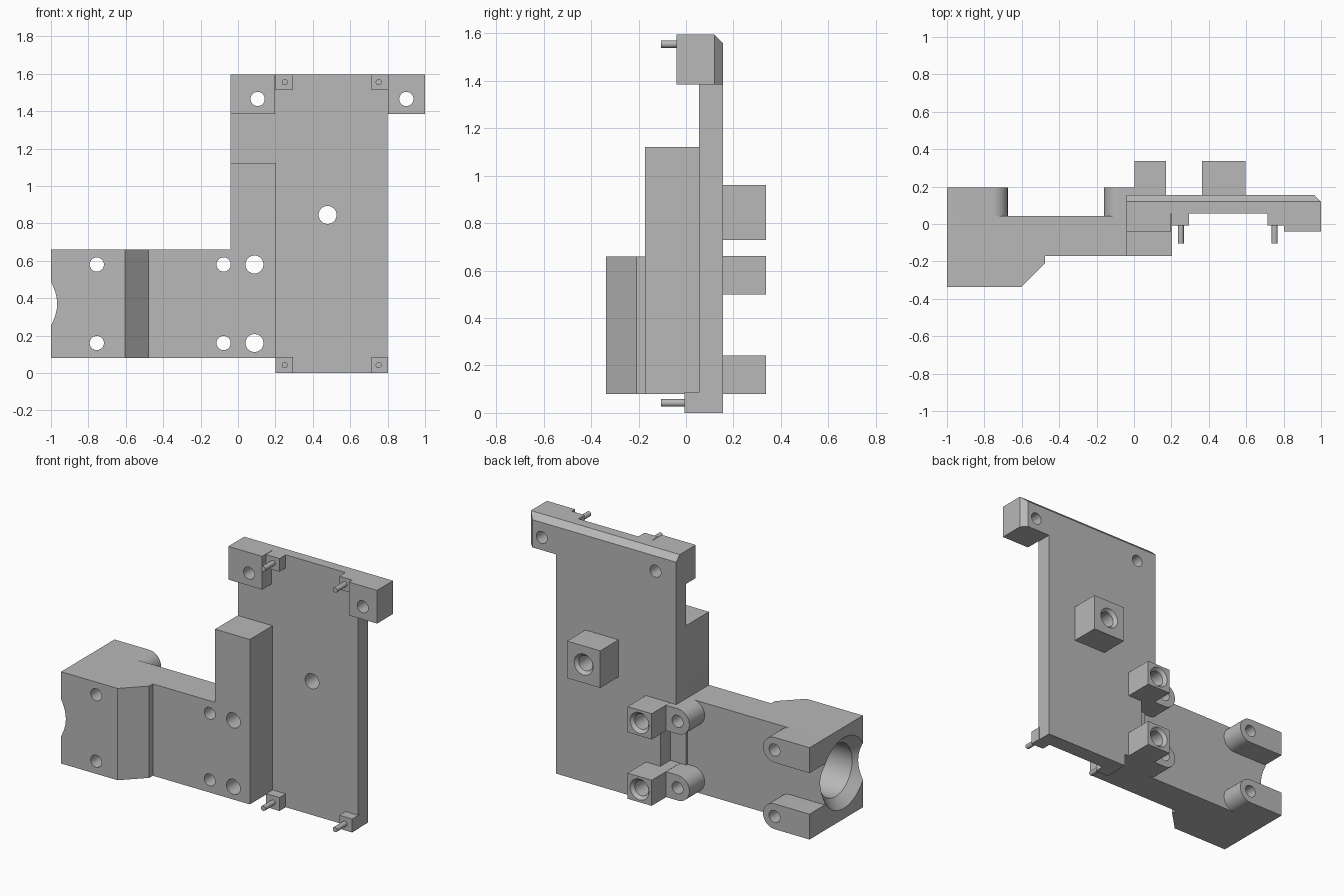
import bpy, bmesh, math
from mathutils import Vector

cube = bpy.data.objects.get("Cube")
if cube:
    bpy.data.objects.remove(cube, do_unlink=True)

grey = bpy.data.materials.new("plain grey")
grey.use_nodes = True
grey.diffuse_color = (0.48, 0.48, 0.48, 1)
grey.node_tree.nodes["Principled BSDF"].inputs["Base Color"].default_value = (0.48, 0.48, 0.48, 1)

parts = []


def finish(name, bm):
    bmesh.ops.recalc_face_normals(bm, faces=bm.faces)
    mesh = bpy.data.meshes.new(name)
    bm.to_mesh(mesh)
    bm.free()
    mesh.materials.append(grey)
    ob = bpy.data.objects.new(name, mesh)
    bpy.context.collection.objects.link(ob)
    return ob


def prism_mesh(outline, axis, lo, hi):
    """Extrude a 2D outline along y (outline in x, z) or z (outline in x, y)."""
    bm = bmesh.new()
    place = (lambda a, b: (a, lo, b)) if axis == "y" else (lambda a, b: (a, b, lo))
    face = bm.faces.new([bm.verts.new(place(a, b)) for a, b in outline])
    move = Vector((0, hi - lo, 0)) if axis == "y" else Vector((0, 0, hi - lo))
    new = bmesh.ops.extrude_face_region(bm, geom=[face])["geom"]
    bmesh.ops.translate(bm, vec=move, verts=[g for g in new if isinstance(g, bmesh.types.BMVert)])
    if face.is_valid and len(face.edges[0].link_faces) < 2:
        bmesh.ops.holes_fill(bm, edges=bm.edges)
    return bm


def prism(name, outline, axis, lo, hi):
    parts.append(finish(name, prism_mesh(outline, axis, lo, hi)))


def box(name, x, y, z):
    prism(name, [(x[0], z[0]), (x[1], z[0]), (x[1], z[1]), (x[0], z[1])], "y", *y)


def lathe(bm, profile, axis, centre, n=40):
    """Closed solid of revolution; profile holds (radius, position along axis)."""
    rings = []
    for r, t in profile:
        ring = []
        for i in range(n):
            a = 2 * math.pi * i / n
            u, v = r * math.cos(a), r * math.sin(a)
            if axis == "y":
                co = (centre[0] + u, t, centre[1] + v)
            else:
                co = (t, centre[0] + u, centre[1] + v)
            ring.append(bm.verts.new(co))
        rings.append(ring)
    for a, b in zip(rings, rings[1:]):
        for i in range(n):
            j = (i + 1) % n
            bm.faces.new((a[i], a[j], b[j], b[i]))
    bm.faces.new(rings[0])
    bm.faces.new(rings[-1])


# Levels shared by several parts
ARM_LOW, ARM_HIGH, MID = 0.08, 0.66, 0.37
PLATE_FRONT, PLATE_BACK, TOP = 0.055, 0.155, 1.595
ARM_BACK, LUG_BACK, BOSS_BACK = 0.042, 0.195, 0.338
LUG_ROWS = {"lower": 0.16, "upper": 0.58}

# Side arm with thick clamping end
prism("side_arm", [(-1, -0.338), (-0.605, -0.338), (-0.475, -0.208), (-0.475, -0.172),
                   (0.203, -0.172), (0.203, ARM_BACK), (-1, ARM_BACK)], "z", ARM_LOW, ARM_HIGH)

# Riser joining arm and plate
box("riser_block", (-0.04, 0.203), (-0.172, PLATE_FRONT), (ARM_LOW, 1.122))

# Main plate, notched around the arm
prism("main_plate", [(-0.04, ARM_HIGH), (0.07, ARM_HIGH), (0.07, ARM_LOW), (0.203, ARM_LOW),
                     (0.203, 0), (0.8, 0), (0.8, 1.385), (-0.04, 1.385)],
      "y", PLATE_FRONT, PLATE_BACK)

# Top bar with two ears and a chamfered back edge
bm = prism_mesh([(-0.04, -0.04), (0.197, -0.04), (0.197, PLATE_FRONT), (0.803, PLATE_FRONT),
                 (0.803, -0.04), (1, -0.04), (1, 0.12), (0.965, PLATE_BACK),
                 (-0.04, PLATE_BACK)], "z", 1.385, TOP)
cut = bmesh.ops.bisect_plane(bm, geom=bm.verts[:] + bm.edges[:] + bm.faces[:],
                             plane_co=(0, 0.12, TOP), plane_no=(0, 1, 1), clear_outer=True)
bmesh.ops.holes_fill(bm, edges=[e for e in bm.edges if e.is_boundary])
parts.append(finish("top_bar", bm))

# Corner pads with locating pins
for side, x, pin_x in (("right", (0.2, 0.295), 0.25), ("left", (0.713, 0.803), 0.752)):
    for level, z, pin_z in (("lower", (0, 0.085), 0.042), ("upper", (1.512, TOP), 1.555)):
        box(f"{level}_{side}_pad", x, (-0.007, PLATE_FRONT + 0.01), z)
        bm = bmesh.new()
        lathe(bm, [(0.016, -0.105), (0.016, 0.03)], "y", (pin_x, pin_z), 24)
        parts.append(finish(f"{level}_{side}_pin", bm))


# Round-ended lugs and square bosses on the back
def lug(name, flat_x, round_x, z, r=0.08):
    s = 1 if round_x > flat_x else -1
    arc = [(round_x + s * r * math.cos(a), z + r * math.sin(a))
           for a in (math.pi * (i / 20 - 0.5) for i in range(21))]
    prism(name, [(flat_x, z - r)] + arc + [(flat_x, z + r)], "y", 0.03, LUG_BACK)


for level, z in LUG_ROWS.items():
    lug(f"{level}_end_lug", -1, -0.755, z)
    lug(f"{level}_inner_lug", 0.07, -0.08, z)
    box(f"{level}_boss", (0.003, 0.172), (0.03, BOSS_BACK), (z - 0.081, z + 0.081))
box("centre_boss", (0.363, 0.595), (0.1, BOSS_BACK), (0.728, 0.962))

# Hole cutter: bolt holes, countersunk boss holes and the end bore
bm = bmesh.new()
bolt = [(0.038, -0.5), (0.038, 0.5)]
sunk = [(0.048, -0.5), (0.048, 0.318), (0.066, BOSS_BACK), (0.075, 0.348)]
for x in (0.105, 0.9):
    lathe(bm, bolt, "y", (x, 1.465))
for z in LUG_ROWS.values():
    lathe(bm, bolt, "y", (-0.755, z))
    lathe(bm, bolt, "y", (-0.077, z))
    lathe(bm, sunk, "y", (0.088, z))
lathe(bm, sunk, "y", (0.479, 0.845))
lathe(bm, [(0.243, -1.02), (0.165, -0.942), (0.165, -0.7)], "x", (-0.148, MID), 72)
cutter = finish("hole_cutter", bm)
cutter.hide_render = True

# Cut the holes and shade
for ob in parts:
    bpy.ops.object.select_all(action="DESELECT")
    ob.select_set(True)
    bpy.context.view_layer.objects.active = ob
    if "pin" not in ob.name and "pad" not in ob.name:
        mod = ob.modifiers.new("holes", "BOOLEAN")
        mod.operation, mod.solver, mod.object = "DIFFERENCE", "EXACT", cutter
        bpy.ops.object.modifier_apply(modifier=mod.name)
    bpy.ops.object.shade_smooth_by_angle(angle=math.radians(30))
bpy.data.objects.remove(cutter, do_unlink=True)
